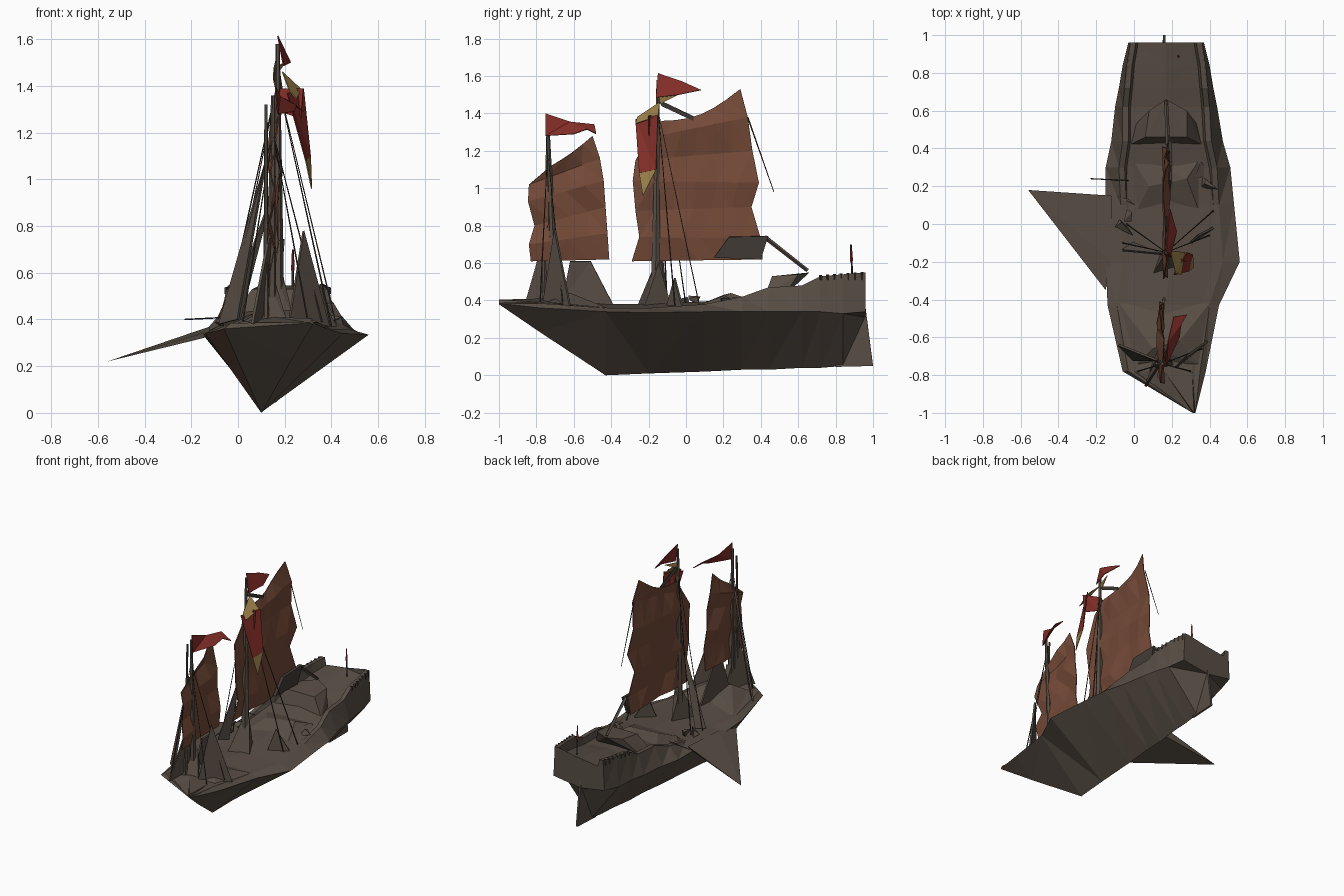
import bpy, bmesh, math, random
from mathutils import Vector

random.seed(4)
cube = bpy.data.objects.get("Cube")
if cube:
    bpy.data.objects.remove(cube, do_unlink=True)


def material(name, rgb):
    m = bpy.data.materials.new(name)
    m.use_nodes = True
    m.diffuse_color = (*rgb, 1)
    m.node_tree.nodes["Principled BSDF"].inputs["Base Color"].default_value = (*rgb, 1)
    return m


WOOD = material("weathered wood", (.098, .076, .059))
RUST = material("reddish wood", (.13, .066, .045))
DARK = material("dark rigging", (.055, .046, .038))
SAIL = material("brown canvas", (.175, .068, .039))
RED = material("red cloth", (.23, .027, .021))
GOLD = material("gold cloth", (.32, .21, .065))


def finish(name, bm, *mats):
    bmesh.ops.recalc_face_normals(bm, faces=bm.faces)
    mesh = bpy.data.meshes.new(name)
    bm.to_mesh(mesh)
    bm.free()
    ob = bpy.data.objects.new(name, mesh)
    bpy.context.collection.objects.link(ob)
    for m in mats:
        mesh.materials.append(m)
    return ob


def thicken(ob, amount):
    mod = ob.modifiers.new("thickness", 'SOLIDIFY')
    mod.thickness = amount
    mod.offset = 0


def loft(name, rings, mat, closed=True):
    bm = bmesh.new()
    rows = [[bm.verts.new(p) for p in r] for r in rings]
    n = len(rows[0])
    for a, b in zip(rows, rows[1:]):
        for i in range(n if closed else n - 1):
            j = (i + 1) % n
            bm.faces.new((a[i], a[j], b[j], b[i]))
    if closed:
        bm.faces.new(rows[0])
        bm.faces.new(rows[-1])
    bmesh.ops.triangulate(bm, faces=bm.faces)
    return finish(name, bm, mat)


def solid(name, points, mat):
    """Faceted lump: convex hull of a few points."""
    bm = bmesh.new()
    for p in points:
        bm.verts.new(p)
    bmesh.ops.convex_hull(bm, input=bm.verts)
    return finish(name, bm, mat)


def spar(name, a, b, r1, r2, mat=WOOD, sides=6):
    a, b = Vector(a), Vector(b)
    q = (b - a).to_track_quat('Z', 'Y')
    rings = [[p + q @ Vector((r * math.cos(t), r * math.sin(t), 0))
              for t in (2 * math.pi * k / sides for k in range(sides))]
             for p, r in ((a, r1), (b, r2))]
    return loft(name, rings, mat)


def panel(name, points, mat, thickness=.005):
    bm = bmesh.new()
    bm.faces.new([bm.verts.new(p) for p in points])
    bmesh.ops.triangulate(bm, faces=bm.faces)
    ob = finish(name, bm, mat)
    thicken(ob, thickness)
    return ob


# Hull: y, keel x, keel z, right x, left x, chine z, rail z, deck z, rail inset
sections = [
    (-1.0, .32, .38, .31, .325, .385, .39, .385, 0),
    (-.78, .23, .23, -.06, .38, .36, .385, .39, .03),
    (-.43, .10, 0, -.14, .45, .34, .36, .36, .05),
    (-.20, .11, .01, -.15, .56, .335, .36, .36, .09),
    (.10, .12, .02, -.15, .53, .34, .38, .375, .08),
    (.30, .13, .03, -.15, .51, .34, .42, .40, .07),
    (.44, .135, .03, -.12, .47, .34, .47, .43, .06),
    (.62, .145, .04, -.10, .44, .34, .48, .44, .04),
    (.72, .15, .04, -.08, .42, .34, .53, .46, .03),
    (.84, .155, .05, -.06, .40, .33, .54, .48, .02),
    (.96, .16, .31, -.03, .37, .34, .55, .50, .01),
]
rings = []
for y, kx, kz, xl, xr, cz, rz, dz, s in sections:
    w = min(.03, (xr - xl) * .1)
    rings.append([(kx, y, kz), (xr, y, cz), (xr - s, y, rz), (xr - s - w, y, rz),
                  (xr - s - w * 1.4, y, dz), ((xl + xr) / 2, y, dz + .02),
                  (xl + s + w * 1.4, y, dz), (xl + s + w, y, rz), (xl + s, y, rz), (xl, y, cz)])
hull = loft("hull", rings, WOOD)

# Reddish patch on the right side of the bow
hull.data.materials.append(RUST)
for f in hull.data.polygons:
    c = f.center
    if -.78 < c.y < -.43 and c.x < .03 and c.z < .345 and f.normal.z < -.1:
        f.material_index = 1

# Thin rudder behind the raised counter
panel("rudder", [(.155, .80, .045), (.16, 1.0, .05), (.16, .96, .36), (.155, .84, .30)], WOOD, .014)

# Broad outboard board on the right flank
solid("outboard_board", [(-.56, .18, .22), (-.12, .15, .37), (-.15, -.35, .32),
                         (-.13, .12, .33), (-.12, -.2, .35)], WOOD)
spar("side_boathook", (-.23, .24, .40), (-.03, .23, .41), .003, .003, DARK, 4)

# Deck furniture
solid("aft_cabin", [(0, .52, .42), (.34, .52, .42), (.06, .46, .53), (.28, .46, .53),
                    (.17, .66, .55), (.08, .60, .54), (.28, .60, .54),
                    (-.02, .42, .42), (.36, .42, .42)], WOOD)
solid("foredeck_rise", [(.02, -.74, .39), (.34, -.74, .39), (.40, -.42, .36), (-.08, -.42, .36),
                        (.10, -.66, .44), (.24, -.62, .44)], WOOD)
solid("main_hatch", [(.02, .08, .38), (.34, .08, .38), (.36, .36, .40), (-.02, .36, .40),
                     (.08, .20, .43), (.28, .24, .44)], WOOD)
for k in range(5):
    x, y = random.choice((-.04, .40)) + random.uniform(-.03, .03), -.02 + k * .075
    solid("deck_gear_%d" % k, [(x + random.uniform(-.05, .05), y + random.uniform(-.05, .05),
                                .37 + random.uniform(0, .06)) for _ in range(6)], WOOD)

# Stern staff and rail posts
spar("stern_staff", (.235, .89, .5), (.235, .885, .62), .005, .005, DARK, 4)
spar("stern_staff_tip", (.235, .885, .61), (.235, .882, .70), .008, .004, RED, 4)
for x0, x1 in ((-.05, -.02), (.39, .36)):
    for k in range(7):
        t = k / 6
        x, y = x0 + (x1 - x0) * t, .72 + .22 * t
        spar("rail_post", (x, y, .51), (x, y, .537 + .016 * t), .008, .008, DARK, 4)

# Masts
FORE, MAIN = Vector((.15, -.74, 1.36)), Vector((.17, -.15, 1.58))
spar("fore_mast", (.14, -.70, .36), FORE, .024, .009)
spar("main_mast", (.17, -.165, .34), MAIN, .030, .009)
spar("fore_second_pole", (.12, -.76, .40), (.12, -.74, 1.32), .012, .007)
panel("main_gaff", [(.17, -.15, 1.475), (.175, .04, 1.385), (.17, .04, 1.36), (.165, -.13, 1.44)], DARK)
for name, x, y, h in (("fore", .14, -.70, .56), ("main", .17, -.165, .60)):
    solid(name + "_mast_step", [(x - .07, y - .10, .36), (x + .08, y - .06, .36),
                                (x, y + .09, .36), (x - .01, y, h), (x + .02, y + .02, h)], WOOD)


def junk_sail(name, x, rows, sag, cols=6):
    """Battened sail; each row is luff y, luff z, leech y, leech z."""
    grid = []
    for i, (y0, z0, y1, z1) in enumerate(rows):
        drop = sag if i == len(rows) - 1 else 0
        grid.append([(x + (.012 if i % 2 else -.010) + random.uniform(-.01, .01),
                      y0 + (y1 - y0) * k / cols,
                      z0 + (z1 - z0) * k / cols - drop * math.sin(math.pi * k / cols))
                     for k in range(cols + 1)])
    thicken(loft(name, grid, SAIL, closed=False), .005)


junk_sail("main_sail", .17, [
    (-.29, .61, .41, .62), (-.25, .74, .40, .73), (-.27, .88, .35, .90), (-.285, 1.04, .39, 1.03),
    (-.27, 1.15, .355, 1.20), (-.2, 1.27, .33, 1.38), (-.13, 1.36, .29, 1.53)], .05)
junk_sail("fore_sail", .14, [
    (-.83, .61, -.41, .62), (-.84, .70, -.42, .76), (-.81, .80, -.43, .9), (-.845, .93, -.44, 1.04),
    (-.84, 1.02, -.46, 1.16), (-.72, 1.12, -.5, 1.28)], .01, 4)

# Sail foot and sheets
panel("main_sail_boom", [(.18, .15, .63), (.19, .23, .74), (.19, .44, .745), (.18, .40, .62)], DARK, .02)
spar("main_sheet", (.18, .42, .74), (.17, .65, .56), .012, .010, WOOD, 4)
spar("leech_line", (.18, .33, 1.38), (.18, .47, .98), .004, .002, DARK, 4)

# Shrouds: thin stays from the masts to the rails
stays = [
    (FORE, -.06, -.66, .39), (FORE, .36, -.66, .39), (FORE, .02, -.78, .39), (FORE, .30, -.78, .39),
    (MAIN, -.06, -.10, .37), (MAIN, .42, .07, .38), (MAIN, -.04, .0, .37), (MAIN, .40, -.06, .37),
]
for k, (top, x, y, z) in enumerate(stays):
    spar("shroud_%d" % k, top - Vector((0, 0, .16)), (x, y, z), .002, .004, DARK, 4)

# Broad tapering stays that flare into plates at the rail
flares = [
    ((.12, -.72, 1.08), (-.08, -.64, .38), (.0, -.72, .40)),
    ((.28, -.70, .78), (.22, -.76, .40), (.39, -.62, .37)),
    ((.14, -.74, .80), (.06, -.86, .38), (.12, -.72, .42)),
    ((.15, -.16, .95), (-.06, -.14, .37), (.0, -.10, .37)),
    ((.34, -.06, .52), (.30, -.10, .37), (.42, -.02, .37)),
]
for k, (a, b, c) in enumerate(flares):
    panel("stay_plate_%d" % k, [a, b, c], WOOD, .012)
panel("foredeck_brace", [(.15, -.62, .61), (.15, -.51, .61), (.16, -.38, .36), (.12, -.66, .40)], WOOD, .012)

# Pennants and hanging banner
panel("main_pennant", [(.17, -.15, 1.615), (.18, -.02, 1.57), (.19, .08, 1.525),
                       (.225, -.04, 1.50), (.195, -.16, 1.485)], RED)
panel("main_pennant_edge", [(.17, -.16, 1.485), (.20, -.04, 1.50), (.17, -.13, 1.455)], GOLD)
panel("fore_pennant", [(.16, -.75, 1.40), (.18, -.62, 1.355), (.21, -.49, 1.34), (.28, -.48, 1.29),
                       (.25, -.53, 1.315), (.24, -.60, 1.29), (.17, -.75, 1.28)], RED)
panel("banner_head", [(.19, -.14, 1.46), (.27, -.15, 1.385), (.25, -.27, 1.345), (.22, -.26, 1.38)], GOLD)
panel("banner_body", [(.21, -.27, 1.37), (.28, -.15, 1.39), (.31, -.16, 1.10), (.29, -.25, 1.08)], RED)
panel("banner_tail", [(.31, -.16, 1.10), (.29, -.25, 1.08), (.315, -.23, .96)], GOLD)
panel("banner_fold", [(.17, -.15, 1.39), (.28, -.2, 1.39), (.27, -.2, 1.26), (.18, -.17, 1.29)], RED)
